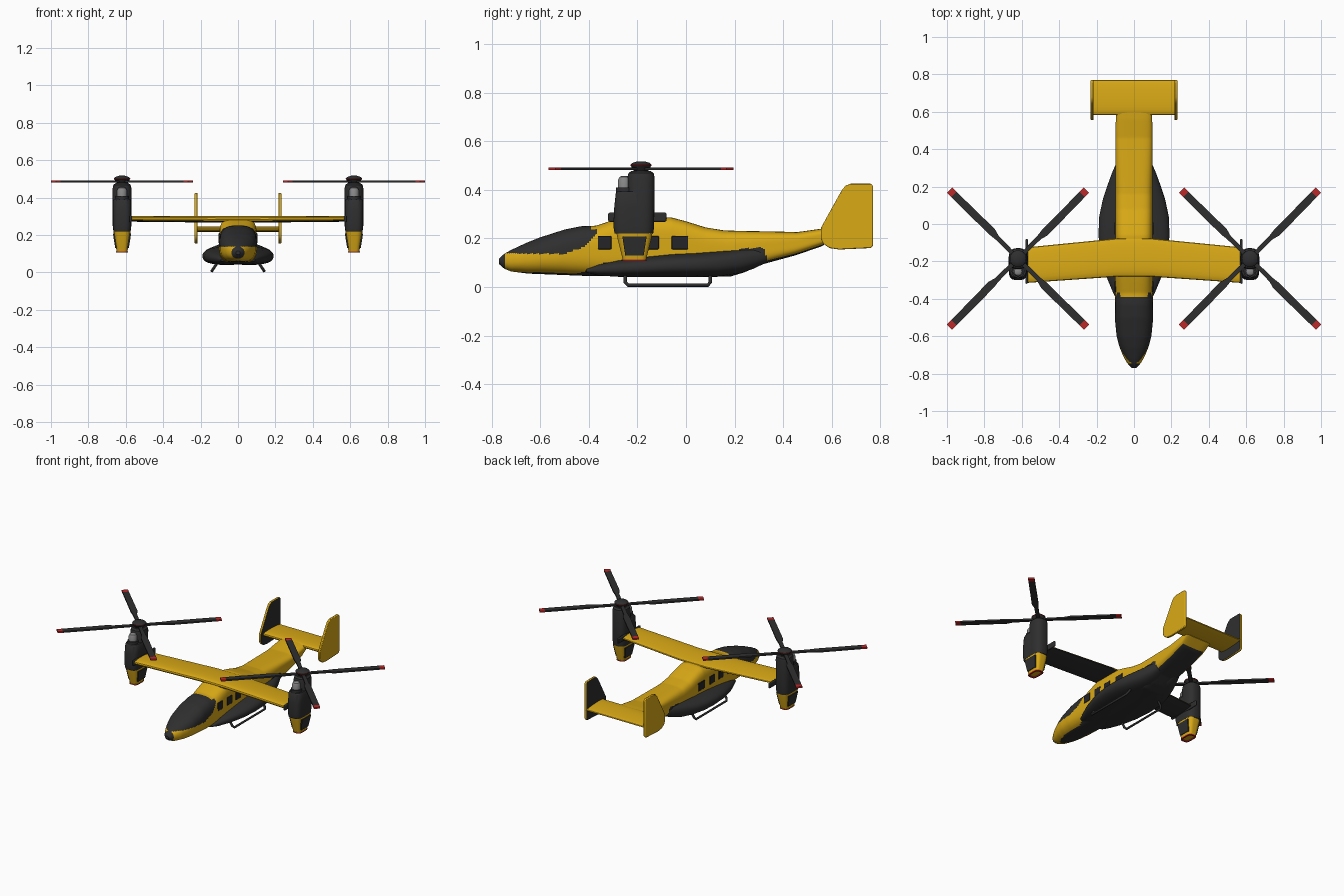
import bpy, bmesh, math
from mathutils import Vector, Matrix

if "Cube" in bpy.data.objects:
    bpy.data.objects.remove(bpy.data.objects["Cube"])


def material(name, r, g, b):
    m = bpy.data.materials.new(name)
    m.diffuse_color = (r, g, b, 1)
    m.use_nodes = True
    m.node_tree.nodes["Principled BSDF"].inputs["Base Color"].default_value = m.diffuse_color
    return m


MATS = [material("yellow_paint", 0.70, 0.40, 0.008), material("dark_grey", 0.028, 0.028, 0.029),
        material("red_trim", 0.50, 0.022, 0.022), material("metal_grey", 0.25, 0.25, 0.25),
        material("dark_glass", 0.018, 0.018, 0.021)]
YELLOW, DARK, RED, METAL, GLASS = range(5)


def finish(name, bm, mat=0, bevel=0, angle=35):
    """mat is a material index or a rule (centre, normal) -> index."""
    bmesh.ops.recalc_face_normals(bm, faces=bm.faces)
    bm.normal_update()
    for f in bm.faces:
        f.smooth = True
        f.material_index = mat(f.calc_center_median(), f.normal) if callable(mat) else mat
    me = bpy.data.meshes.new(name)
    bm.to_mesh(me)
    bm.free()
    for m in MATS:
        me.materials.append(m)
    me.set_sharp_from_angle(angle=math.radians(angle))
    ob = bpy.data.objects.new(name, me)
    bpy.context.collection.objects.link(ob)
    if bevel:
        b = ob.modifiers.new("Bevel", 'BEVEL')
        b.width, b.segments, b.limit_method = bevel, 2, 'ANGLE'
    return ob


def loft(name, rings, mat=0, **kw):
    bm = bmesh.new()
    vs = [[bm.verts.new(p) for p in r] for r in rings]
    k = len(vs[0])
    for a, b in zip(vs, vs[1:]):
        for i in range(k):
            bm.faces.new((a[i], a[(i + 1) % k], b[(i + 1) % k], b[i]))
    bm.faces.new(vs[0])
    bm.faces.new(vs[-1])
    return finish(name, bm, mat, **kw)


def oval(a, b, n, k):
    """Superellipse with evenly spaced angles."""
    pts = []
    for i in range(k):
        c, s = math.cos(math.tau * i / k), math.sin(math.tau * i / k)
        r = (abs(c) ** n + abs(s) ** n) ** (-1 / n)
        pts.append((a * c * r, b * s * r))
    return pts


def along_y(y, cx, a, z0, z1, n, k=80):
    return [(cx + u, y, (z0 + z1) / 2 + v) for u, v in oval(a, (z1 - z0) / 2, n, k)]


def along_z(z, cx, cy, a, b, n, k=32):
    return [(cx + u, cy + v, z) for u, v in oval(a, b, n, k)]


def interp(table, t):
    if t <= table[0][0]:
        return table[0][1]
    for (a, p), (b, q) in zip(table, table[1:]):
        if t <= b:
            return p + (q - p) * (t - a) / (b - a)
    return table[-1][1]


def box(name, x0, x1, y0, y1, z0, z1, mat, bevel=0):
    loft(name, [[(x, y0, z0), (x, y1, z0), (x, y1, z1), (x, y0, z1)] for x in (x0, x1)], mat, bevel=bevel)


def prism(name, pts, z0, z1, mat, matrix):
    loft(name, [[matrix @ Vector((x, y, z)) for x, y in pts] for z in (z0, z1)], mat)


# Fuselage: lofted along y, painted by canopy, belly and ramp lines
top = [(-.77, .115), (-.75, .135), (-.72, .152), (-.66, .18), (-.6, .204), (-.5, .236), (-.43, .25), (-.37, .252),
       (-.31, .272), (-.26, .288), (-.06, .286), (0, .27), (.08, .245), (.16, .232), (.46, .226), (.56, .24), (.63, .246)]
bottom = [(-.77, .095), (-.75, .076), (-.72, .064), (-.65, .055), (-.4, .045), (.18, .042), (.24, .06), (.31, .092),
          (.45, .13), (.56, .168), (.63, .215)]
width = [(-.77, .012), (-.755, .028), (-.73, .045), (-.7, .061), (-.65, .08), (-.6, .093), (-.52, .101), (.5, .099), (.63, .095)]
canopy = [(-.75, .138), (-.5, .136), (-.42, .165), (-.37, .215)]
belly = [(-.7, .062), (-.45, .056), (-.38, .075), (-.32, .106), (-.1, .115), (.1, .135), (.3, .165), (.32, .16), (.34, .09)]


def fuselage_paint(c, n):
    if c.y < -.742:
        return DARK
    if c.y < (-.39 if n.z > .8 else -.37) and c.z > interp(canopy, c.y):
        return DARK
    if c.y < .34 and c.z < interp(belly, c.y):
        return DARK
    if .3 < c.y < .57 and n.z < -.6 and abs(c.x) < .08:
        return DARK
    return YELLOW


ys = [-.77 + 1.4 * i / 170 for i in range(171)]
loft("fuselage", [along_y(y, 0, interp(width, y), interp(bottom, y), interp(top, y),
                          interp([(-.77, 2.1), (-.4, 2.9), (-.25, 4), (.6, 4)], y)) for y in ys], fuselage_paint)

# Wing and tailplane: airfoil sections across x
def airfoil(x, y0, y1, z, h):
    pts = []
    for i in range(24):
        t = math.tau * i / 24
        u = (1 - math.cos(t)) / 2
        v = math.copysign(abs(math.sin(t)) ** .7, math.sin(t)) * (1 - .45 * u) * h * .6
        pts.append((x, y0 + (y1 - y0) * u, z + v))
    return pts


def wing_paint(c, n):
    return DARK if n.z < -.6 else YELLOW


loft("wing", [airfoil(-.575, -.315, -.125, .287, .032), airfoil(-.1, -.282, -.078, .284, .036),
              airfoil(.1, -.282, -.078, .284, .036), airfoil(.575, -.315, -.125, .287, .032)], wing_paint)
loft("tailplane", [airfoil(x, .583, .77, .232, .03) for x in (-.222, .222)], YELLOW)

sponson = [(-.41, .092, .058, .075), (-.36, .115, .047, .095), (-.28, .148, .042, .11), (-.17, .178, .04, .124),
           (-.06, .19, .04, .135), (.04, .186, .04, .14), (.13, .167, .042, .147), (.22, .137, .055, .155),
           (.28, .115, .076, .16), (.33, .093, .1, .155)]
fin = [(.556, .245), (.6, .325), (.642, .4), (.657, .417), (.678, .425), (.76, .425), (.77, .415), (.77, .17), (.76, .16),
       (.63, .154), (.59, .16), (.565, .178), (.556, .195)]
blade = [(.03, -.011), (.16, -.013), (.2, -.024), (.485, -.02), (.485, .02), (.2, .018), (.16, .013), (.03, .011)]
blade_tip = [(.485, -.02), (.518, -.02), (.518, .02), (.485, .02)]

for s, side in ((-1, "left"), (1, "right")):
    # Side sponson
    loft(side + "_sponson", [along_y(y, s * .06, xo - .06, z0, z1, 2.5, 32) for y, xo, z0, z1 in sponson], DARK)

    # Cabin windows
    for i, y in enumerate((-.335, -.235, -.14, -.025)):
        w = .034 if i == 3 else .028
        box(f"{side}_window_{i}", s * .096, s * .1035, y - w, y + w, .155, .21, GLASS, .003)

    # Tail fin, dark on the inner face
    loft(side + "_tail_fin", [[(s * x, y, z) for y, z in fin] for x in (.216, .232)],
         lambda c, n: DARK if n.x * s < -.9 else YELLOW, bevel=.004)

    # Landing skid tube
    cu = bpy.data.curves.new(side + "_skid", 'CURVE')
    cu.dimensions, cu.bevel_depth, cu.bevel_resolution = '3D', .0075, 2
    path = [(.112, -.25, .05), (.132, -.25, .02), (.14, -.238, .0075), (.14, .09, .0075), (.132, .1, .02), (.112, .1, .05)]
    sp = cu.splines.new('POLY')
    sp.points.add(len(path) - 1)
    for p, (x, y, z) in zip(sp.points, path):
        p.co = (s * x, y, z, 1)
    cu.use_fill_caps = True
    cu.materials.append(MATS[DARK])
    bpy.context.collection.objects.link(bpy.data.objects.new(side + "_skid", cu))

    # Nacelle: wing-end plate, gearbox tower, engine housing, engine
    X = s * .62
    box(side + "_wing_end_plate", s * .567, s * .58, -.32, -.08, .268, .306, DARK, .006)
    loft(side + "_rotor_tower", [along_z(z, X, -.185, a, b, 2.6) for z, a, b in
                                 ((.22, .046, .05), (.25, .05, .054), (.45, .05, .056), (.468, .046, .052), (.477, .035, .04))], DARK)
    loft(side + "_engine_housing", [along_z(z, X, -.217, a, b, 4) for z, a, b in
                                    ((.22, .046, .077), (.25, .05, .082), (.33, .05, .078), (.385, .048, .072), (.392, .044, .066))], DARK)
    loft(side + "_engine_collar", [along_z(z, X, -.252, .034, .036, 2) for z in (.38, .41)], DARK)
    loft(side + "_engine", [along_z(z, X, -.254, r, r, 2) for z, r in
                            ((.4, .026), (.44, .026), (.452, .02), (.457, .01))], METAL)

    # Exhaust cone with vents and a red rim
    loft(side + "_exhaust_cone", [along_z(z, X, -.212, a, b, 4) for z, a, b in
                                  ((.113, .029, .048), (.2, .043, .07), (.222, .046, .074))], YELLOW)
    loft(side + "_exhaust_rim", [along_z(z, X, -.212, a, b, 4) for z, a, b in
                                 ((.113, .031, .05), (.106, .031, .05), (.106, .022, .04), (.112, .022, .04))],
         lambda c, n: RED if c.z < .112 and abs(n.z) < .99 or c.z < .107 else YELLOW)
    for e in (-1, 1):
        vent = [(-.25, .13), (-.174, .13), (-.162, .208), (-.262, .208)]
        loft(f"{side}_vent_{'inner' if e < 0 else 'outer'}",
             [[(X + e * (.0315 + (z - .113) * .162 + d), y, z) for y, z in vent] for d in (-.006, .002)], DARK)

    # Rotor hub with a red ring, and four blades with red tips
    loft(side + "_rotor_hub", [along_z(z, X, -.185, r, r, 2) for z, r in
                               ((.47, .02), (.478, .03), (.495, .04), (.499, .044), (.503, .044), (.511, .034), (.517, .015))],
         lambda c, n: RED if .4985 < c.z < .5035 and abs(n.z) < .5 else DARK)
    for i in range(4):
        m = Matrix.Translation((X, -.185, .486)) @ Matrix.Rotation(math.radians(45 + 90 * i), 4, 'Z')
        prism(f"{side}_blade_{i}", blade, -.005, .005, DARK, m)
        prism(f"{side}_blade_tip_{i}", blade_tip, -.005, .005, RED, m)
